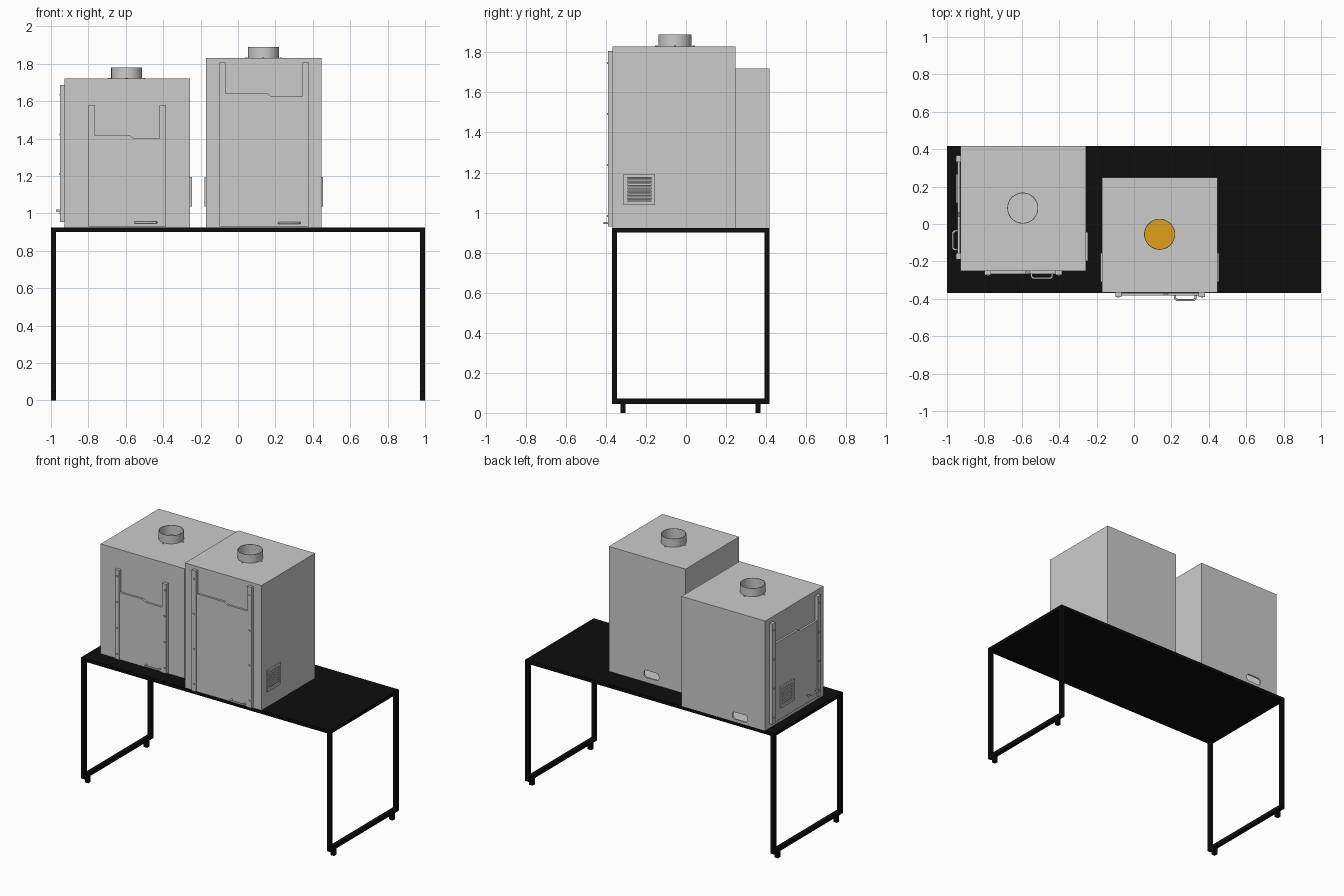
import bpy, bmesh
from math import pi, cos, sin
from mathutils import Matrix, Vector

if "Cube" in bpy.data.objects:
    bpy.data.objects.remove(bpy.data.objects["Cube"])

I = Matrix.Identity(4)


def mat(name, col):
    m = bpy.data.materials.new(name)
    m.diffuse_color = col
    m.use_nodes = True
    m.node_tree.nodes["Principled BSDF"].inputs["Base Color"].default_value = m.diffuse_color
    return m


black = mat("black", (0.004, 0.004, 0.004, 1))
orange = mat("orange", (0.75, 0.35, 0.01, 1))


def finish(name, bm, m=None, M=I):
    bmesh.ops.transform(bm, matrix=M, verts=bm.verts)
    bmesh.ops.recalc_face_normals(bm, faces=bm.faces)
    me = bpy.data.meshes.new(name)
    bm.to_mesh(me)
    bm.free()
    ob = bpy.data.objects.new(name, me)
    bpy.context.collection.objects.link(ob)
    if m:
        me.materials.append(m)
    return ob


def add_box(bm, x, y, z):
    c = [(a + b) / 2 for a, b in (x, y, z)]
    s = [abs(b - a) for a, b in (x, y, z)]
    bmesh.ops.create_cube(bm, size=1, matrix=Matrix.Translation(c) @ Matrix.Diagonal((*s, 1)))


def box(name, x, y, z, m=None, M=I):
    bm = bmesh.new()
    add_box(bm, x, y, z)
    return finish(name, bm, m, M)


def prism(name, pts, y0, y1, M=I):
    # xz outline extruded along y
    bm = bmesh.new()
    f = bm.faces.new([bm.verts.new((x, y0, z)) for x, z in pts])
    r = bmesh.ops.extrude_face_region(bm, geom=[f])
    bmesh.ops.translate(bm, vec=(0, y1 - y0, 0),
                        verts=[v for v in r["geom"] if isinstance(v, bmesh.types.BMVert)])
    return finish(name, bm, None, M)


def cylinder(name, c, r, z0, z1, n=48):
    bm = bmesh.new()
    bmesh.ops.create_cone(bm, cap_ends=True, segments=n, radius1=r, radius2=r, depth=z1 - z0,
                          matrix=Matrix.Translation((c[0], c[1], (z0 + z1) / 2)))
    return finish(name, bm)


def cut(ob, *cutters):
    bpy.context.view_layer.objects.active = ob
    for c in cutters:
        md = ob.modifiers.new("cut", 'BOOLEAN')
        md.object, md.operation, md.solver = c, 'DIFFERENCE', 'EXACT'
        bpy.ops.object.modifier_apply(modifier=md.name)
        bpy.data.objects.remove(c)


def enclosure(name, x, y, z, slot, duct):
    # hollow cabinet with duct hole and rounded cable slot at the back
    w = 0.012
    ob = box(name + "_cabinet", x, y, z)
    inner = box("cutter", (x[0] + w, x[1] - w), (y[0] + w, y[1] - w), (z[0] + w, z[1] - w))
    hole = cylinder("cutter", duct, 0.079, z[1] - 0.04, z[1] + 0.04)
    pts = []
    for k, (sx, sz) in enumerate(((1, 1), (-1, 1), (-1, -1), (1, -1))):
        for j in range(5):
            a = (k + j / 4) * pi / 2
            pts.append((slot[0] + sx * 0.042 + 0.018 * cos(a), slot[1] + sz * 0.008 + 0.018 * sin(a)))
    cut(ob, inner, hole, prism("cutter", pts, y[1] - 0.03, y[1] + 0.03))
    # exhaust collar with four screws
    d = cylinder(name + "_duct_collar", duct, 0.083, z[1] - 0.005, z[1] + 0.06)
    cut(d, cylinder("cutter", duct, 0.079, z[1] - 0.05, z[1] + 0.1))
    d.select_set(True)
    bpy.context.view_layer.objects.active = d
    bpy.ops.object.shade_smooth_by_angle()
    d.select_set(False)
    for k in range(4):
        a = k * pi / 2
        cylinder(name + "_duct_screw", (duct[0] + 0.093 * cos(a), duct[1] + 0.093 * sin(a)),
                 0.006, z[1], z[1] + 0.004, 8)


def door(name, M, x0, x1, z0, z1, zd, hx, hz):
    # sliding sash in the plane y = 0 of M, facing -y
    rw = 0.034
    for side, a in (("left", x0), ("right", x1 - rw)):
        box(f"{name}_{side}_rail", (a, a + rw), (-0.023, 0), (z0, z1), None, M)
        bm = bmesh.new()
        for k in range(4):
            zc = z0 + (z1 - z0) * (0.06 + 0.29 * k)
            add_box(bm, (a + 0.012, a + 0.022), (-0.027, -0.02), (zc - 0.005, zc + 0.005))
        finish(f"{name}_{side}_rail_screws", bm, None, M)
    a, b = x0 + rw, x1 - rw
    s = a + (b - a) * 0.6
    prism(name + "_sash", [(a, z0), (b, z0), (b, zd - 0.016), (s, zd - 0.016),
                           (s - 0.022, zd), (a, zd)], -0.016, -0.002, M)
    # pull handle
    cu = bpy.data.curves.new(name + "_handle", 'CURVE')
    cu.dimensions, cu.bevel_depth, cu.bevel_resolution = '3D', 0.006, 2
    sp = cu.splines.new('POLY')
    pts = [(hx[0] + 0.006, -0.012), (hx[0] + 0.008, -0.032), (hx[0] + 0.016, -0.04),
           (hx[1] - 0.016, -0.04), (hx[1] - 0.008, -0.032), (hx[1] - 0.006, -0.012)]
    sp.points.add(len(pts) - 1)
    for p, (px, py) in zip(sp.points, pts):
        p.co = (*(M @ Vector((px, py, hz))), 1)
    ob = bpy.data.objects.new(name + "_handle", cu)
    bpy.context.collection.objects.link(ob)


def vent(name, M):
    # square frame with tilted louvres, facing -y, centred on M
    bm = bmesh.new()
    h, i, t = 0.078, 0.06, 0.009
    for s in (-1, 1):
        add_box(bm, (s * i, s * h), (-t, 0), (-h, h))
        add_box(bm, (-i, i), (-t, 0), (s * i, s * h))
    finish(name + "_frame", bm, None, M)
    bm = bmesh.new()
    for k in range(7):
        R = Matrix.Translation((0, -0.004, -0.051 + 0.017 * k)) @ Matrix.Rotation(0.6, 4, 'X')
        bmesh.ops.create_cube(bm, size=1, matrix=R @ Matrix.Diagonal((0.12, 0.003, 0.013, 1)))
    finish(name + "_louvres", bm, None, M)


def face(loc, turn):
    return Matrix.Translation(loc) @ Matrix.Rotation(turn, 4, 'Z')


# table
Y0, Y1 = -0.37, 0.417
box("table_top", (-1, 1), (Y0, Y1), (0.9, 0.924), black)
for side, s in (("left", -1), ("right", 1)):
    x = (s * 0.972, s)
    box(side + "_front_leg", x, (Y0, Y0 + 0.026), (0.045, 0.9), black)
    box(side + "_back_leg", x, (Y1 - 0.026, Y1), (0.045, 0.9), black)
    box(side + "_bottom_rail", x, (Y0 + 0.026, Y1 - 0.026), (0.045, 0.073), black)
    for n, y in (("front", -0.328), ("back", 0.346)):
        box(f"{side}_{n}_foot", x, (y, y + 0.027), (0, 0.045), black)

# left, wide enclosure with doors on its front and left side
enclosure("wide", (-0.928, -0.256), (-0.25, Y1), (0.924, 1.72), (-0.725, 0.968), (-0.595, 0.085))
door("wide_front", face((0, -0.25, 0), 0), -0.798, -0.385, 0.93, 1.58, 1.417, (-0.555, -0.43), 0.951)
door("wide_side", face((-0.928, 0, 0), -pi / 2), -0.365, 0.19, 0.955, 1.685, 1.525, (0.03, 0.145), 1.015)
vent("wide_right_vent", face((-0.256, -0.12, 1.115), pi / 2))
vent("wide_left_vent", face((-0.943, 0.19, 1.115), -pi / 2))

# right, tall enclosure
enclosure("tall", (-0.17, 0.446), (-0.367, 0.248), (0.924, 1.83), (0.105, 0.985), (0.137, -0.055))
door("tall_front", face((0, -0.367, 0), 0), -0.1, 0.38, 0.93, 1.807, 1.64, (0.212, 0.336), 0.948)
vent("tall_right_vent", face((0.446, -0.233, 1.115), pi / 2))
vent("tall_left_vent", face((-0.17, -0.233, 1.115), -pi / 2))

# orange plate inside, seen through the duct
box("orange_plate", (-0.03, 0.3), (-0.22, 0.11), (0.95, 0.97), orange)
